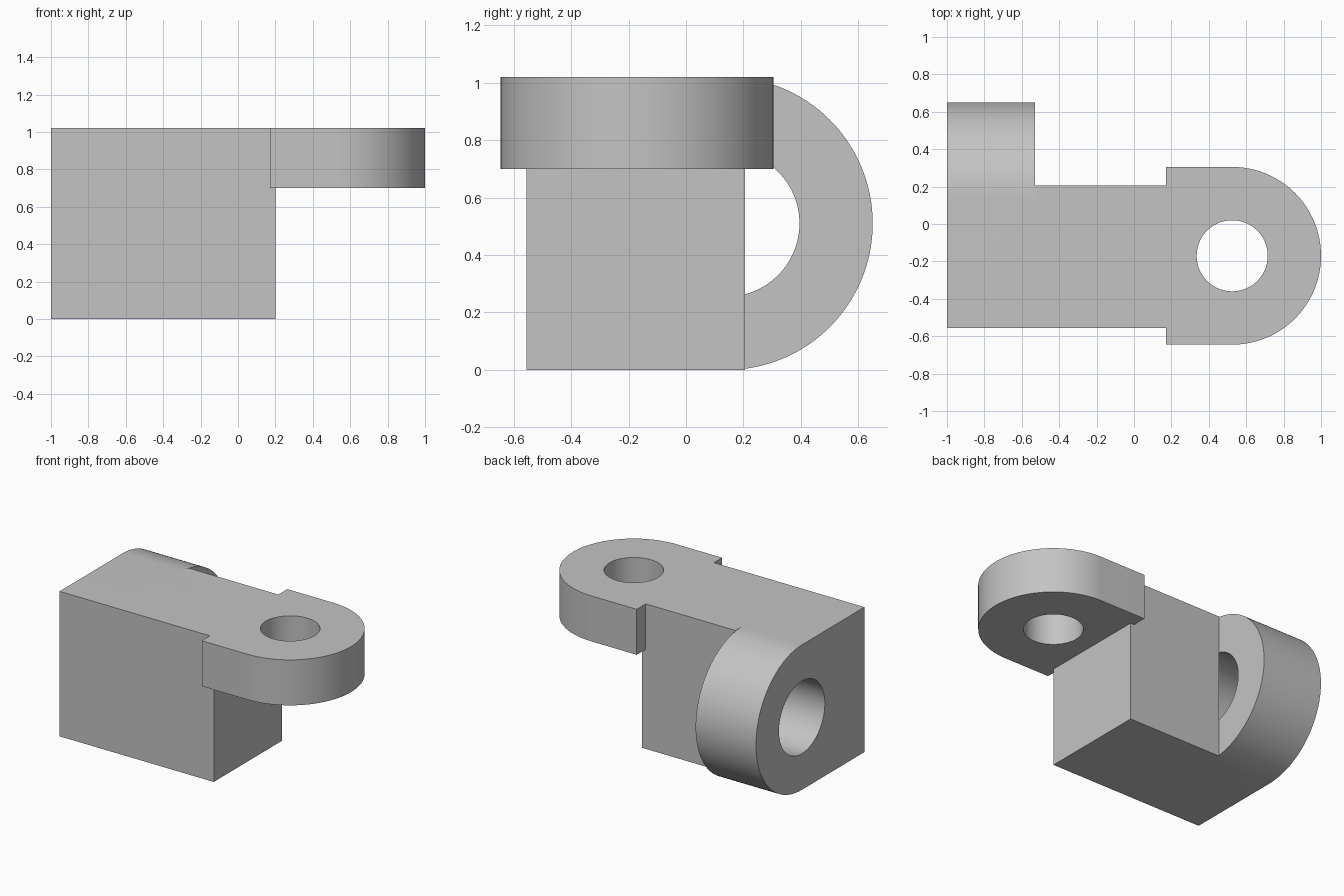
import bpy, bmesh
from math import pi, sin, cos, radians
from mathutils import Vector

cube = bpy.data.objects.get("Cube")
if cube:
    bpy.data.objects.remove(cube, do_unlink=True)

grey = bpy.data.materials.new("plain grey")
grey.use_nodes = True
colour = (0.55, 0.55, 0.55, 1)
grey.diffuse_color = colour
grey.node_tree.nodes["Principled BSDF"].inputs["Base Color"].default_value = colour


def arc(cu, cv, r, start, end, steps):
    """Points along an arc, angles in degrees."""
    angles = [radians(start + (end - start) * i / steps) for i in range(steps + 1)]
    return [(cu + r * cos(a), cv + r * sin(a)) for a in angles]


def circle(cu, cv, r):
    return arc(cu, cv, r, 0, 360, 96)[:-1]


def prism(name, profile, axis, low, high):
    """Extrude a closed profile along x (profile in y, z) or z (profile in x, y)."""
    place = (lambda u, v, t: (t, u, v)) if axis == "x" else (lambda u, v, t: (u, v, t))
    bm = bmesh.new()
    face = bm.faces.new([bm.verts.new(place(u, v, low)) for u, v in profile])
    extruded = bmesh.ops.extrude_face_region(bm, geom=[face])["geom"]
    verts = [g for g in extruded if isinstance(g, bmesh.types.BMVert)]
    bmesh.ops.translate(bm, verts=verts, vec=Vector(place(0, 0, high - low)))
    bmesh.ops.recalc_face_normals(bm, faces=bm.faces)
    mesh = bpy.data.meshes.new(name)
    bm.to_mesh(mesh)
    bm.free()
    mesh.materials.append(grey)
    obj = bpy.data.objects.new(name, mesh)
    bpy.context.collection.objects.link(obj)
    return obj


def combine(target, tool, operation):
    """Apply a boolean and discard the tool."""
    mod = target.modifiers.new(operation, "BOOLEAN")
    mod.operation, mod.object, mod.solver = operation, tool, "EXACT"
    bpy.context.view_layer.objects.active = target
    bpy.ops.object.modifier_apply(modifier=mod.name)
    bpy.data.objects.remove(tool, do_unlink=True)


FRONT, BACK, TOP = -0.555, 0.205, 1.02
LEFT_END, STEP, RIGHT_END = -1.0, -0.53, 0.2

# Main block
bracket = prism("bracket", [(FRONT, 0), (BACK, 0), (BACK, TOP), (FRONT, TOP)],
                "x", STEP, RIGHT_END)

# Block end with rounded rear lug, bored along x
rear_y, mid_z = 0.14, TOP / 2
rear = prism("rear_lug", [(FRONT, TOP), (FRONT, 0)] + arc(rear_y, mid_z, mid_z, -90, 90, 64),
             "x", LEFT_END, STEP)
combine(rear, prism("rear_bore", circle(rear_y, mid_z, 0.255), "x", -1.2, 0), "DIFFERENCE")

# Flat upper lug, bored along z
lug_x, lug_y, lug_r, lug_low = 0.525, -0.17, 0.475, 0.70
upper = prism("upper_lug", [(0.17, lug_y + lug_r), (0.17, lug_y - lug_r)]
              + arc(lug_x, lug_y, lug_r, -90, 90, 64), "z", lug_low, TOP)
combine(upper, prism("upper_bore", circle(lug_x, lug_y, 0.19), "z", 0.5, 1.2), "DIFFERENCE")

# Fuse into one solid
combine(bracket, rear, "UNION")
combine(bracket, upper, "UNION")

bpy.ops.object.select_all(action="DESELECT")
bracket.select_set(True)
bpy.context.view_layer.objects.active = bracket
bpy.ops.object.shade_smooth_by_angle(angle=radians(30))
